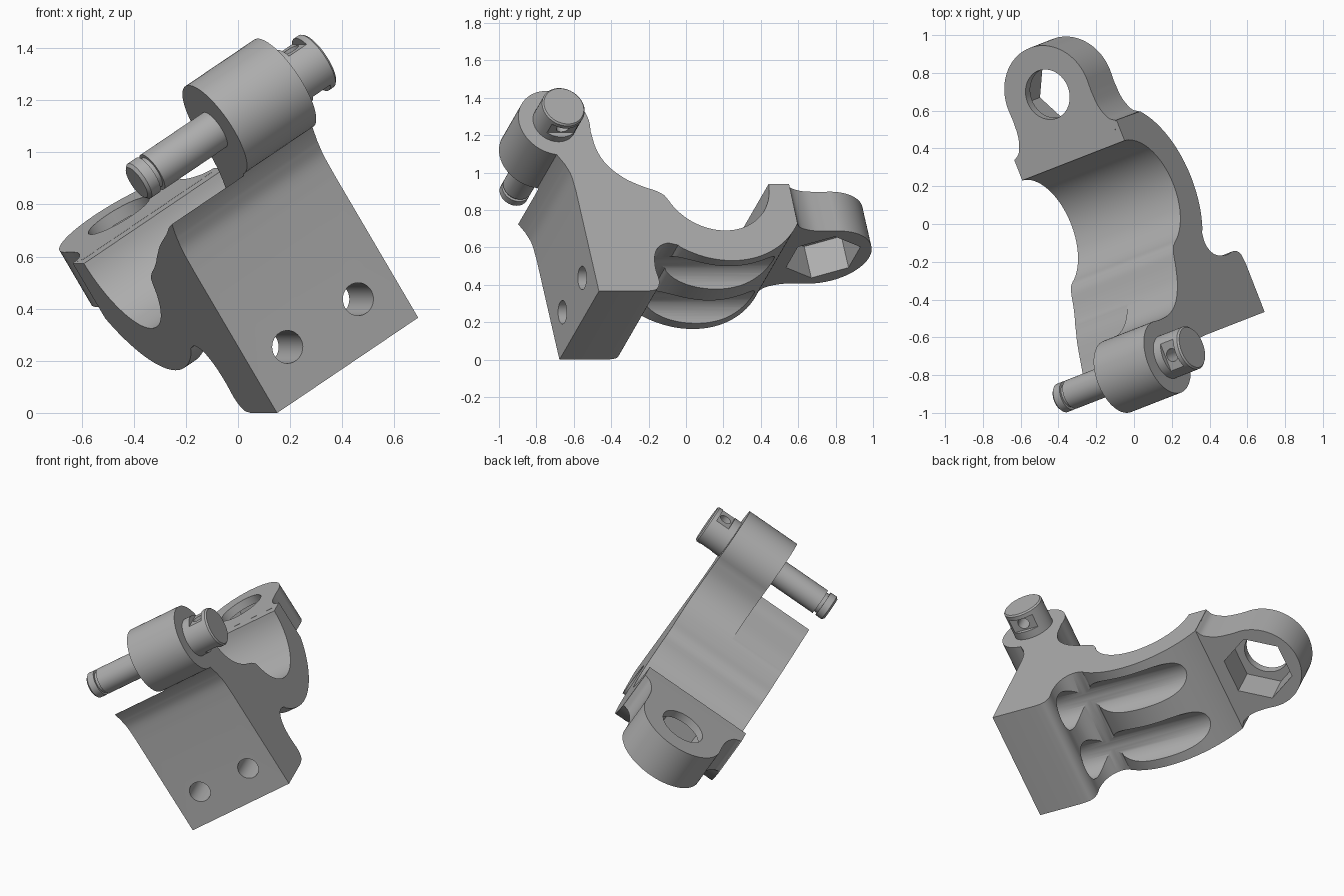
import bpy, bmesh, math
from mathutils import Matrix, Vector

if "Cube" in bpy.data.objects:
    bpy.data.objects.remove(bpy.data.objects["Cube"])

grey = bpy.data.materials.new("machined grey")
grey.use_nodes = True
grey.diffuse_color = (0.42, 0.42, 0.42, 1)
grey.node_tree.nodes["Principled BSDF"].inputs["Base Color"].default_value = grey.diffuse_color

# Part frame: first axis along the pin, second to the back, third up the block
yaw, tilt = math.radians(21.3), math.radians(32.2)
FRAME = (Matrix.Rotation(yaw, 4, 'Z') @ Matrix.Rotation(-tilt, 4, 'Y'))
LOW, HIGH = -0.09, 0.597          # clamp width along the pin axis
MID = (LOW + HIGH) / 2
BORE = (0.12, 0.75)               # centre of the clamp bore
PIN = (-0.72, 1.12)               # pin axis
TAB = (MID, 0.805)                # centre of the nut tab


def arc(centre, radius, start, end, steps=40):
    angles = [math.radians(start + (end - start) * i / steps) for i in range(steps + 1)]
    return [(centre[0] + radius * math.cos(t), centre[1] + radius * math.sin(t)) for t in angles]


def smooth(points, steps=5):
    """Catmull-Rom curve through a few points."""
    pts = [Vector(p) for p in points]
    pts = [2 * pts[0] - pts[1]] + pts + [2 * pts[-1] - pts[-2]]
    out = []
    for a, b, c, d in zip(pts, pts[1:], pts[2:], pts[3:]):
        for i in range(steps):
            t = i / steps
            out.append(tuple(0.5 * (2 * b + (c - a) * t + (2 * a - 5 * b + 4 * c - d) * t ** 2
                                    + (3 * b - a - 3 * c + d) * t ** 3)))
    return out + [tuple(points[-1])]


def make(name, bm):
    bmesh.ops.remove_doubles(bm, verts=bm.verts, dist=0.0005)
    bmesh.ops.recalc_face_normals(bm, faces=bm.faces)
    mesh = bpy.data.meshes.new(name)
    bm.to_mesh(mesh)
    bm.free()
    mesh.materials.append(grey)
    obj = bpy.data.objects.new(name, mesh)
    bpy.context.collection.objects.link(obj)
    return obj


def prism(name, outline, axis, lo, hi):
    """Extrude a closed outline along one frame axis."""
    bm = bmesh.new()
    verts = []
    for u, v in outline:
        co = [u, v]
        co.insert(axis, lo)
        verts.append(bm.verts.new(co))
    face = bm.faces.new(verts)
    moved = bmesh.ops.extrude_face_region(bm, geom=[face])["geom"]
    shift = Vector((0, 0, 0))
    shift[axis] = hi - lo
    bmesh.ops.translate(bm, vec=shift, verts=[v for v in moved if isinstance(v, bmesh.types.BMVert)])
    return make(name, bm)


def combine(target, tool, operation):
    tool.hide_render = True
    mod = target.modifiers.new(operation, 'BOOLEAN')
    mod.operation, mod.solver, mod.object = operation, 'EXACT', tool
    bpy.context.view_layer.objects.active = target
    bpy.ops.object.modifier_apply(modifier=mod.name)
    bpy.data.objects.remove(tool)


def rod(name, axis, centre, radius, lo, hi, sides=48):
    return prism(name, arc(centre, radius, 0, 360 - 360 / sides, sides - 1), axis, lo, hi)


def finish(obj):
    obj.data.transform(FRAME)
    bpy.ops.object.select_all(action='DESELECT')
    obj.select_set(True)
    bpy.context.view_layer.objects.active = obj
    bpy.ops.object.shade_smooth_by_angle(angle=math.radians(28))


# Clamp body: block, half bore and pin boss as one side profile
profile = [(-0.685, 0.056)]
profile += smooth([(-0.41, 0.056), (-0.35, 0.07), (-0.325, 0.12), (-0.33, 0.2), (-0.318, 0.28),
                   (-0.285, 0.335), (-0.23, 0.36), (-0.17, 0.348)])
profile += arc(BORE, 0.5, -124, -32)
profile += [(0.547, 0.735)]
profile += arc(BORE, 0.31, -3, -158)
profile += smooth([(-0.185, 0.664), (-0.225, 0.69), (-0.3, 0.72), (-0.39, 0.77), (-0.47, 0.85),
                   (-0.513, 0.95), (-0.523, 1.07)])
profile += arc(PIN, 0.202, -8, 262)
profile += smooth([(-0.715, 0.86), (-0.692, 0.79), (-0.685, 0.69)])
body = prism("clamp_body", profile, 0, LOW, HIGH)

# Clearance beside the boss, leaving the low lip
floor = smooth([(-0.3, 0.73), (-0.39, 0.768), (-0.486, 0.816), (-0.62, 0.865), (-0.75, 0.914), (-1.1, 0.98)])
combine(body, prism("lip_cutter", floor + [(-1.1, 1.5), (-0.3, 1.5)], 0, LOW - 0.1, 0.26), 'DIFFERENCE')

# Nut tab with flared root, mirrored across the middle
side = smooth([(LOW + 0.005, 0.546), (-0.045, 0.575), (-0.015, 0.65), (-0.008, 0.74)])
side = [(LOW + 0.03, 0.5)] + side
outline = side + arc(TAB, 0.264, 180, 0, 48) + [(2 * MID - a, p) for a, p in reversed(side)]
combine(body, prism("nut_tab", outline, 2, 0.487, 0.735), 'UNION')
combine(body, rod("tab_hole", 2, TAB, 0.135, 0.3, 0.9), 'DIFFERENCE')
combine(body, rod("hex_pocket", 2, TAB, 0.207, 0.3, 0.685, 6), 'DIFFERENCE')

# Bolt holes and the round channels behind them
for sign in (-1, 1):
    spot = (MID + sign * 0.172, 0.248)
    combine(body, rod("channel", 1, spot, 0.115, -0.43, 0.7), 'DIFFERENCE')
    combine(body, rod("bolt_hole", 1, spot, 0.063, -0.8, -0.3), 'DIFFERENCE')
finish(body)

# Pivot pin: turned shaft with a clip groove and a wide head
turned = [(-0.12, 0), (-0.12, 0.068), (-0.108, 0.08), (-0.065, 0.08), (-0.065, 0.066), (-0.045, 0.066),
          (-0.045, 0.08), (0.5, 0.08), (0.5, 0.12), (0.755, 0.12), (0.764, 0.112), (0.764, 0)]
bm = bmesh.new()
ring = [bm.verts.new((a, PIN[0], PIN[1] + r)) for a, r in turned]
edges = [bm.edges.new(pair) for pair in zip(ring, ring[1:])]
bmesh.ops.spin(bm, geom=ring + edges, cent=(0, *PIN), axis=(1, 0, 0), angle=math.tau, steps=48)
pin = make("pivot_pin", bm)

# Flats and cross hole in the pin head
for sign in (-1, 1):
    near, far = PIN[1] + sign * 0.092, PIN[1] + sign * 0.2
    box = [(0.645, near), (0.73, near), (0.73, far), (0.645, far)]
    combine(pin, prism("head_flat", box, 1, PIN[0] - 0.2, PIN[0] + 0.2), 'DIFFERENCE')
combine(pin, rod("cross_hole", 2, (0.688, PIN[0]), 0.035, 0.8, 1.5, 24), 'DIFFERENCE')
finish(pin)
